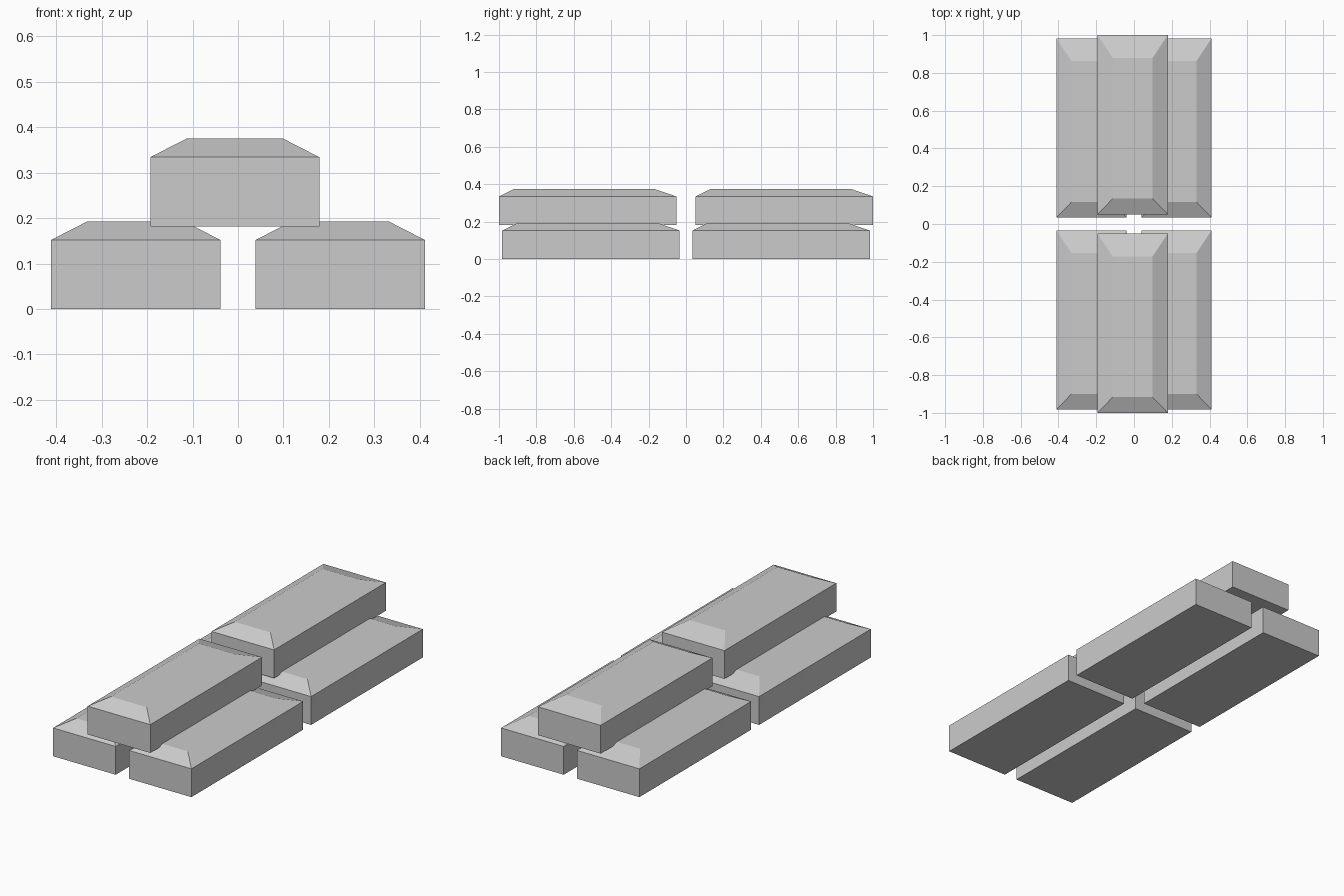
import bpy
import bmesh

cube = bpy.data.objects.get("Cube")
if cube:
    bpy.data.objects.remove(cube, do_unlink=True)

grey = bpy.data.materials.new("plain_grey")
grey.use_nodes = True
colour = (0.6, 0.6, 0.6, 1)
grey.diffuse_color = colour
grey.node_tree.nodes["Principled BSDF"].inputs["Base Color"].default_value = colour

WIDTH, LENGTH = 0.372, 0.949
SIDE_HEIGHT, HEIGHT = 0.152, 0.193
SIDE_INSET, FRONT_INSET, BACK_INSET = 0.08, 0.083, 0.12


# One ingot: a box with a sloped rim around its flat top
def ingot(name, x, y, z):
    rings = [
        (0, 0, 0, 0),
        (0, 0, 0, SIDE_HEIGHT),
        (SIDE_INSET, FRONT_INSET, BACK_INSET, HEIGHT),
    ]
    bm = bmesh.new()
    loops = []
    for side, front, back, h in rings:
        x0, x1 = side - WIDTH / 2, WIDTH / 2 - side
        y0, y1 = front - LENGTH / 2, LENGTH / 2 - back
        corners = [(x0, y0), (x1, y0), (x1, y1), (x0, y1)]
        loops.append([bm.verts.new((cx, cy, h)) for cx, cy in corners])
    bm.faces.new(loops[0][::-1])
    bm.faces.new(loops[-1])
    for low, high in zip(loops, loops[1:]):
        for i in range(4):
            j = (i + 1) % 4
            bm.faces.new((low[i], low[j], high[j], high[i]))
    mesh = bpy.data.meshes.new(name)
    bm.to_mesh(mesh)
    bm.free()
    mesh.materials.append(grey)
    obj = bpy.data.objects.new(name, mesh)
    obj.location = (x, y, z)
    bpy.context.collection.objects.link(obj)


# Two stacks, each with two ingots below and one resting across them
for end, sign in (("front", -1), ("back", 1)):
    ingot(f"{end}_left_ingot", 0.225, sign * 0.508, 0)
    ingot(f"{end}_right_ingot", -0.225, sign * 0.508, 0)
    ingot(f"{end}_top_ingot", -0.007, sign * 0.5255, 0.182)
